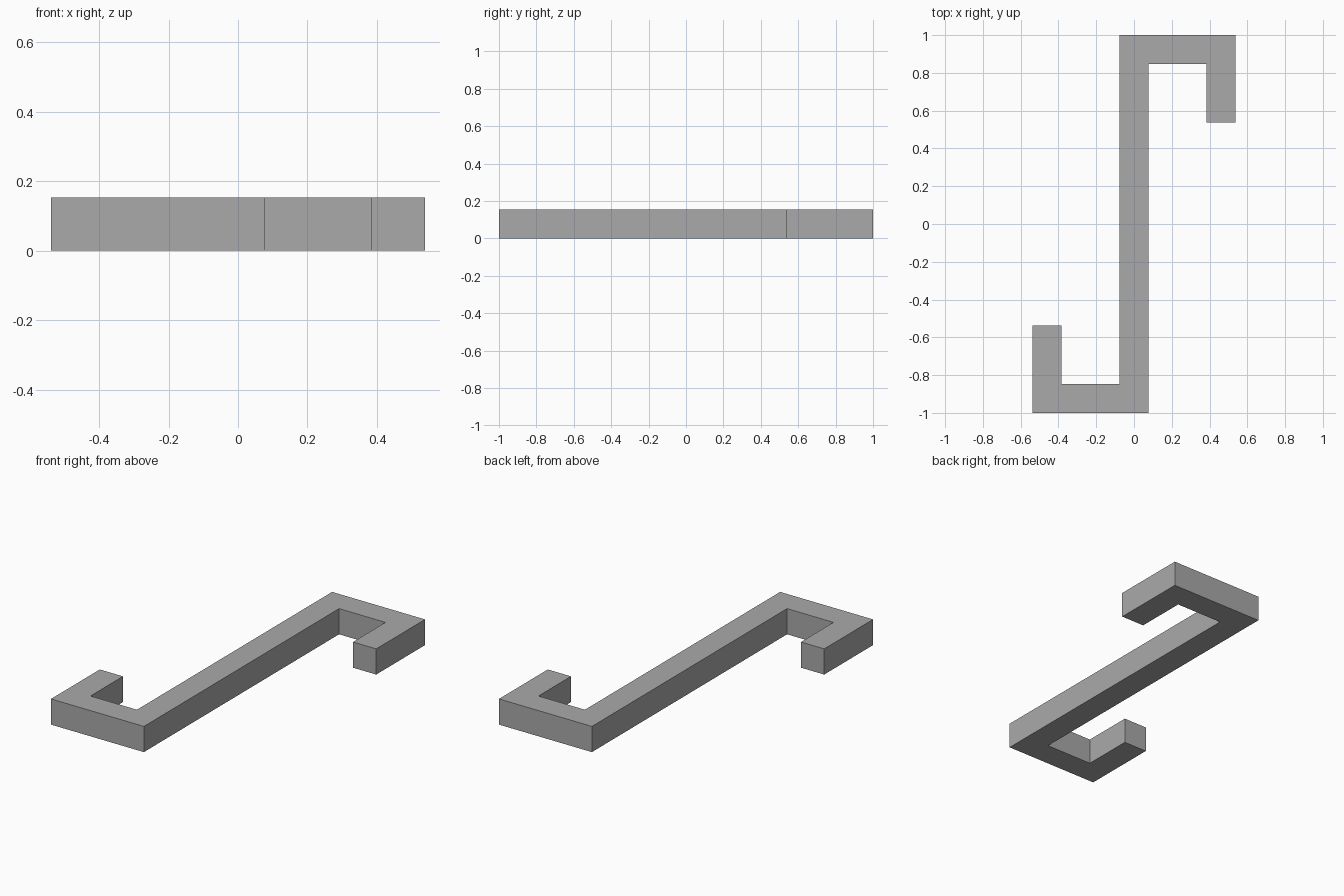
import bpy
import bmesh

cube = bpy.data.objects.get("Cube")
if cube:
    bpy.data.objects.remove(cube, do_unlink=True)

U = 1 / 13          # half the bar thickness
HEIGHT = 2 * U

# Plain grey material
grey = bpy.data.materials.new("plain grey")
grey.use_nodes = True
colour = (0.4, 0.4, 0.4, 1)
grey.diffuse_color = colour
grey.node_tree.nodes["Principled BSDF"].inputs["Base Color"].default_value = colour

# Half outline: up the inner edge, round the hook and back to the outer corner
half = [(1, 11), (5, 11), (5, 7), (7, 7), (7, 13), (-1, 13)]
# The other half is the same outline turned by half a revolution
outline = half + [(-x, -y) for x, y in half]

# S-shaped hook, extruded upwards from its flat outline
bm = bmesh.new()
base = bm.faces.new([bm.verts.new((x * U, y * U, 0)) for x, y in outline])
extruded = bmesh.ops.extrude_face_region(bm, geom=[base], use_keep_orig=True)
top = [v for v in extruded["geom"] if isinstance(v, bmesh.types.BMVert)]
bmesh.ops.translate(bm, verts=top, vec=(0, 0, HEIGHT))
bmesh.ops.recalc_face_normals(bm, faces=bm.faces)

mesh = bpy.data.meshes.new("s_hook")
bm.to_mesh(mesh)
bm.free()
mesh.materials.append(grey)
bpy.context.collection.objects.link(bpy.data.objects.new("s_hook", mesh))
